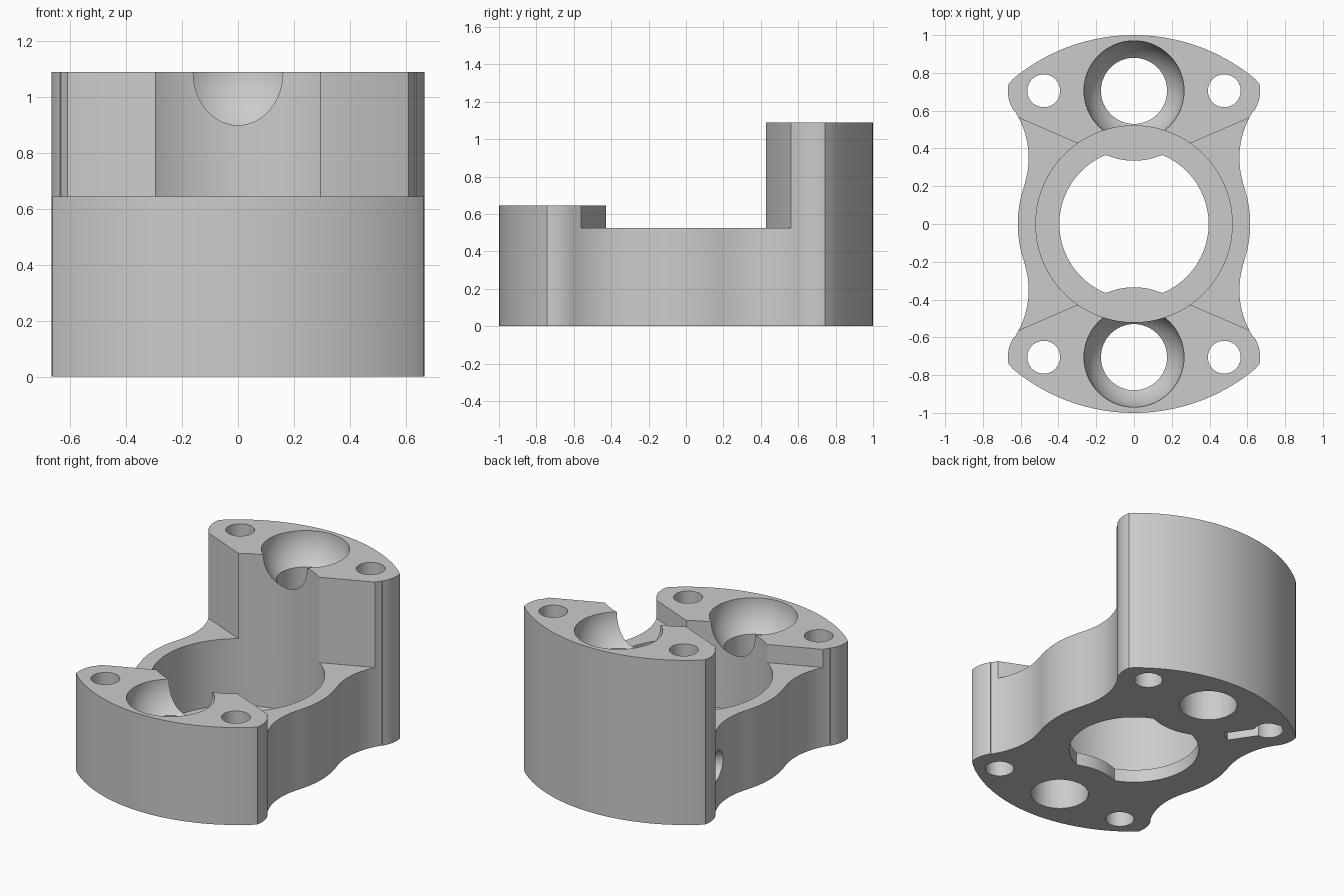
import bpy, bmesh
from math import sin, cos, pi, atan2, radians, sqrt
from mathutils import Vector, Matrix

cube = bpy.data.objects.get("Cube")
if cube:
    bpy.data.objects.remove(cube)

BALL_Y = 0.705      # centre of ball sockets and screw holes
SCREW_X = 0.478
TALL, SHORT, FLOOR, LIP = 1.09, 0.645, 0.525, 0.085

grey = bpy.data.materials.new("plain grey")
grey.use_nodes = True
grey.diffuse_color = (0.6, 0.6, 0.6, 1)
grey.node_tree.nodes["Principled BSDF"].inputs["Base Color"].default_value = (0.6, 0.6, 0.6, 1)


def make_object(name, bm):
    bmesh.ops.recalc_face_normals(bm, faces=bm.faces)
    mesh = bpy.data.meshes.new(name)
    bm.to_mesh(mesh)
    bm.free()
    mesh.materials.append(grey)
    obj = bpy.data.objects.new(name, mesh)
    bpy.context.collection.objects.link(obj)
    return obj


def prism(name, outline, z0, z1):
    bm = bmesh.new()
    face = bm.faces.new([bm.verts.new((x, y, z0)) for x, y in outline])
    top = bmesh.ops.extrude_face_region(bm, geom=[face])
    verts = [v for v in top["geom"] if isinstance(v, bmesh.types.BMVert)]
    bmesh.ops.translate(bm, verts=verts, vec=(0, 0, z1 - z0))
    return make_object(name, bm)


def arc(cx, cy, r, a0, a1, n):
    return [(cx + r * cos(a0 + (a1 - a0) * i / n), cy + r * sin(a0 + (a1 - a0) * i / n))
            for i in range(n + 1)]


def circle(cx, cy, r, n=64):
    return arc(cx, cy, r, 0, 2 * pi, n)[:-1]


def cut(body, cutter):
    cutter.hide_render = True
    mod = body.modifiers.new("cut", "BOOLEAN")
    mod.operation = "DIFFERENCE"
    mod.solver = "EXACT"
    mod.object = cutter
    bpy.context.view_layer.objects.active = body
    bpy.ops.object.modifier_apply(modifier=mod.name)
    bpy.data.objects.remove(cutter)


# Outline quarter: waist bulge, concave flank, rounded corner, big end arc
hollow = Vector((1.015, 0.35))
corner = Vector((SCREW_X, BALL_Y))
waist_a = atan2(hollow.y, hollow.x)
corner_a = atan2(hollow.y - corner.y, hollow.x - corner.x)
end_a = radians(48.1)
tip_a = atan2(sin(end_a) - corner.y, cos(end_a) - corner.x)
quarter = arc(0, 0, 0.615, 0, waist_a, 8)
quarter += arc(hollow.x, hollow.y, 0.457, waist_a + pi, corner_a + pi, 18)[1:]
quarter += arc(corner.x, corner.y, 0.19, corner_a, tip_a, 10)
quarter += arc(0, 0, 1, end_a, pi / 2, 20)[1:]
half = quarter + [(-x, y) for x, y in reversed(quarter[:-1])]
outline = half + [(x, -y) for x, y in reversed(half[1:-1])]
body = prism("bearing_housing", outline, 0, TALL)

# Lower front post
cut(body, prism("front_cutter", [(-2, -2), (2, -2), (2, 0), (-2, 0)], SHORT, 2))

# Gap between the posts, with slanted shoulders
gap = [(0.3, 0.428), (1, 0.73), (1, -0.73), (0.3, -0.428)]
gap += [(-x, y) for x, y in reversed(gap)]
cut(body, prism("gap_cutter", gap, FLOOR, 2))

# Main bore, leaving a thin lip at the bottom
cut(body, prism("bore_cutter", circle(0, 0, 0.52, 128), LIP, 2))


# Lip opening, narrowed by a round tab next to each socket
def lip_radius(a):
    s = abs(sin(a))
    d = 0.37 ** 2 - BALL_Y ** 2 * (1 - s * s)
    return min(0.395, BALL_Y * s - sqrt(d)) if d > 0 else 0.395


angles = [2 * pi * i / 144 for i in range(144)]
cut(body, prism("lip_cutter", [(lip_radius(a) * cos(a), lip_radius(a) * sin(a)) for a in angles],
                -0.2, 0.3))

# Ball sockets, rod holes and screw holes
for side, top in ((1, TALL), (-1, SHORT)):
    y = side * BALL_Y
    bm = bmesh.new()
    bmesh.ops.create_uvsphere(bm, u_segments=64, v_segments=48, radius=0.265,
                              matrix=Matrix.Translation((0, y, top)))
    cut(body, make_object("socket_cutter", bm))
    cut(body, prism("rod_cutter", circle(0, y, 0.175), -0.2, top + 0.1))
    for x in (-SCREW_X, SCREW_X):
        cut(body, prism("screw_cutter", circle(x, y, 0.087, 40), -0.2, 2))

# Nut slot in the underside, running through one screw hole
along = Vector((-SCREW_X, BALL_Y)).normalized()
across = Vector((along.y, -along.x))
slot = [along * r + across * w for r, w in
        ((0.58, -0.042), (0.94, -0.042), (0.94, 0.042), (0.58, 0.042))]
cut(body, prism("slot_cutter", slot, -0.2, 0.38))

# Cross hole from the flank into the slot
start = along * 0.755 - across * 0.2
bm = bmesh.new()
axis = Vector((across.x, across.y, 0))
place = Matrix.Translation((start.x, start.y, 0.28)) @ axis.to_track_quat("Z", "Y").to_matrix().to_4x4()
bmesh.ops.create_cone(bm, cap_ends=True, segments=40, radius1=0.095, radius2=0.095,
                      depth=0.4, matrix=place)
cut(body, make_object("cross_hole_cutter", bm))

# Smooth curved walls, sharp rims
bpy.ops.object.select_all(action="DESELECT")
body.select_set(True)
bpy.context.view_layer.objects.active = body
bpy.ops.object.shade_smooth_by_angle(angle=radians(25))
